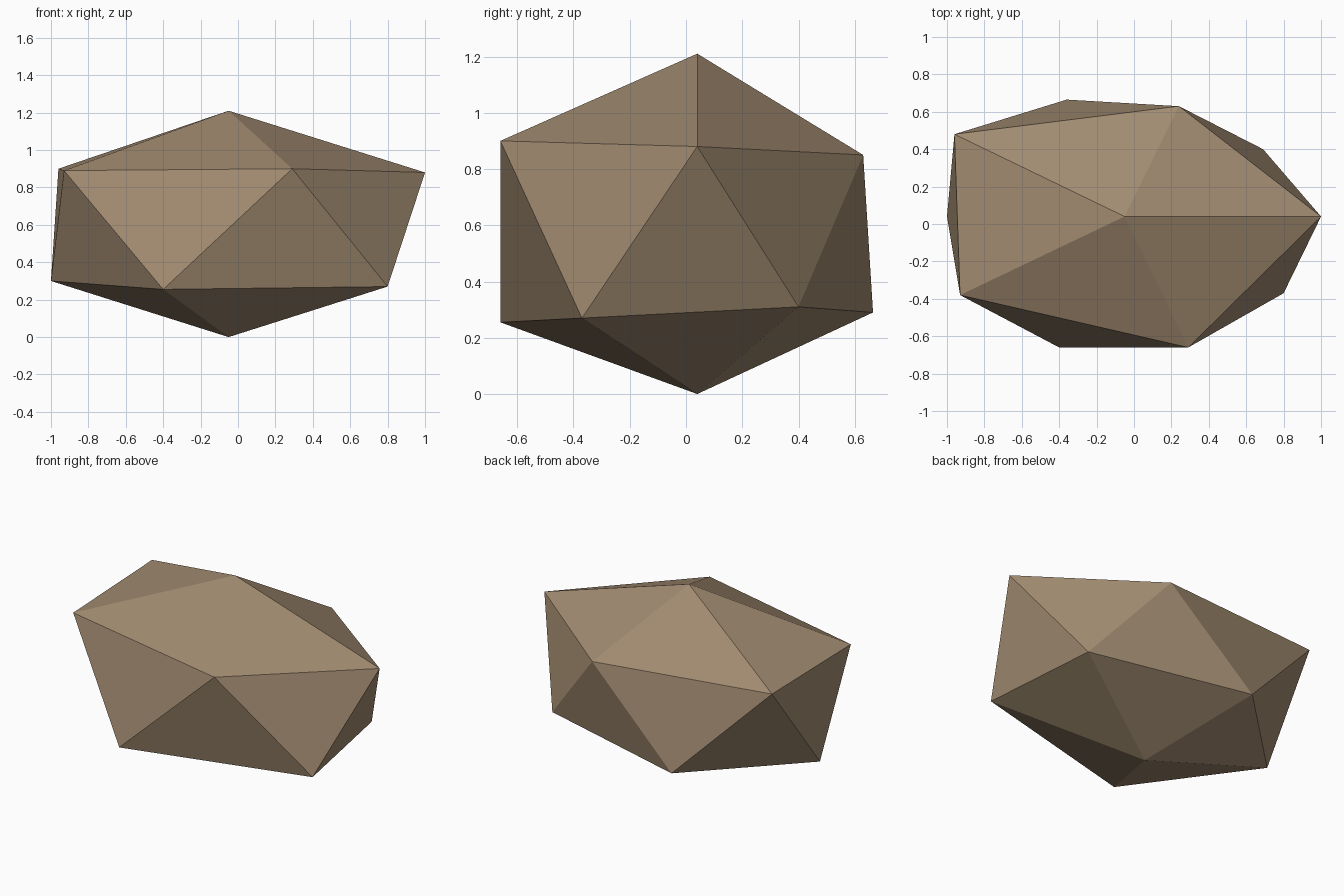
import bpy
import bmesh

cube = bpy.data.objects.get("Cube")
if cube:
    bpy.data.objects.remove(cube, do_unlink=True)

# Stone colour
stone = bpy.data.materials.new("brown_stone")
stone.use_nodes = True
colour = (0.36, 0.26, 0.165, 1)
stone.diffuse_color = colour
bsdf = next(n for n in stone.node_tree.nodes if n.type == "BSDF_PRINCIPLED")
bsdf.inputs["Base Color"].default_value = colour
bsdf.inputs["Roughness"].default_value = 0.9

# Uneven twenty-sided rock: two poles and two staggered rings of five corners
upper_ring = [(1.0, 0.04, 0.88), (0.24, 0.63, 0.85), (-0.96, 0.48, 0.90),
              (-0.93, -0.38, 0.89), (0.29, -0.66, 0.90)]
lower_ring = [(0.69, 0.40, 0.31), (-0.36, 0.665, 0.29), (-1.0, 0.04, 0.30),
              (-0.40, -0.66, 0.255), (0.80, -0.37, 0.27)]

bm = bmesh.new()
top = bm.verts.new((-0.05, 0.04, 1.21))
bottom = bm.verts.new((-0.05, 0.04, 0))
upper = [bm.verts.new(p) for p in upper_ring]
lower = [bm.verts.new(p) for p in lower_ring]

# Fan at each pole, zigzag band between the rings
for i in range(len(upper)):
    j = (i + 1) % len(upper)
    bm.faces.new((top, upper[i], upper[j]))
    bm.faces.new((upper[i], lower[i], upper[j]))
    bm.faces.new((lower[i], lower[j], upper[j]))
    bm.faces.new((bottom, lower[j], lower[i]))
bmesh.ops.recalc_face_normals(bm, faces=bm.faces)

mesh = bpy.data.meshes.new("rock")
bm.to_mesh(mesh)
bm.free()
mesh.materials.append(stone)
rock = bpy.data.objects.new("rock", mesh)
bpy.context.collection.objects.link(rock)
